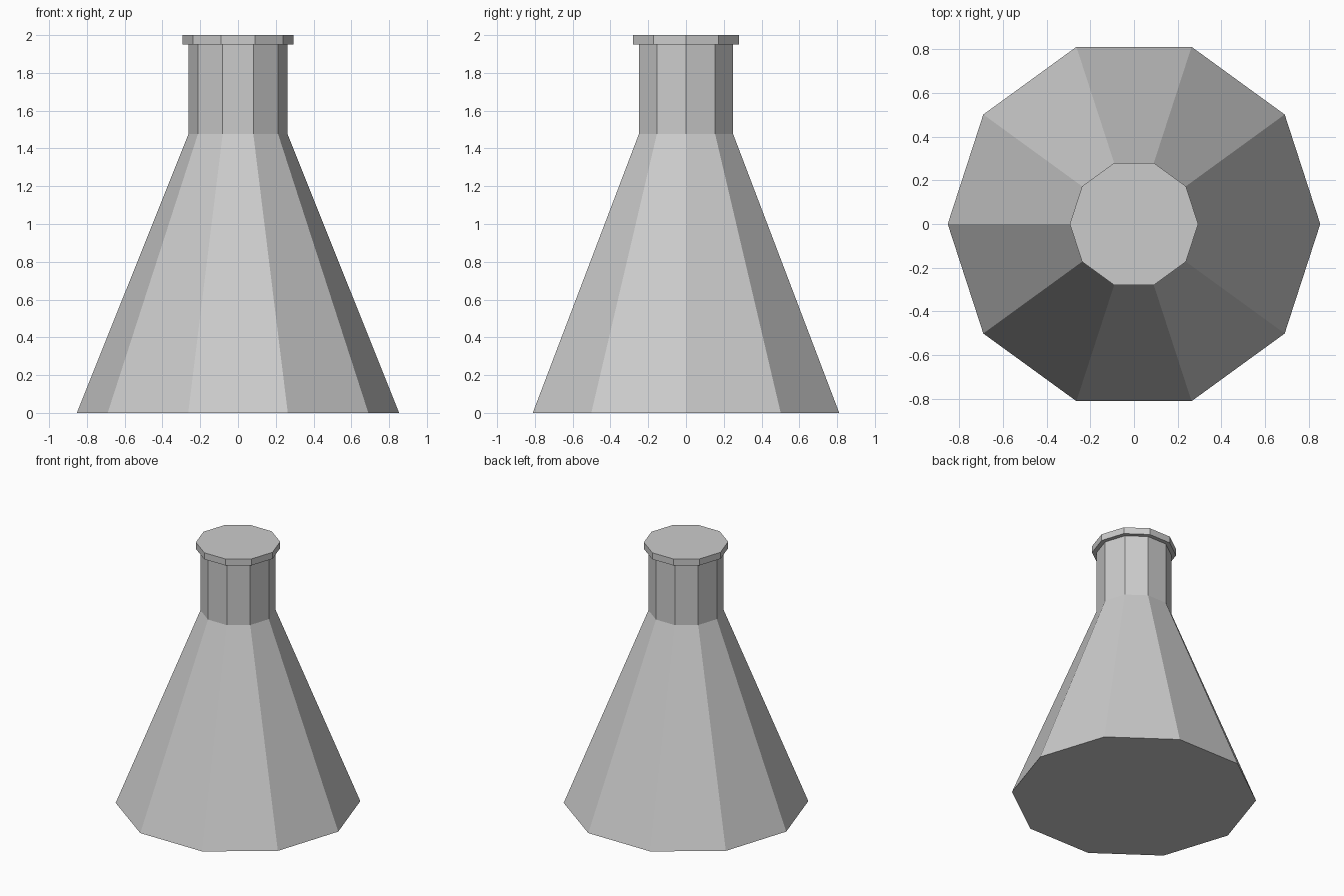
import bpy, bmesh
from math import cos, sin, tau

if "Cube" in bpy.data.objects:
    bpy.data.objects.remove(bpy.data.objects["Cube"])

SIDES = 10


def lathe(name, profile):
    """Closed ten-sided solid from (radius, height) pairs, bottom to top."""
    bm = bmesh.new()
    rings = [[bm.verts.new((r * cos(tau * i / SIDES), r * sin(tau * i / SIDES), z))
              for i in range(SIDES)] for r, z in profile]
    for low, high in zip(rings, rings[1:]):
        for i in range(SIDES):
            j = (i + 1) % SIDES
            bm.faces.new((low[i], low[j], high[j], high[i]))
    bm.faces.new(rings[0][::-1])
    bm.faces.new(rings[-1])
    mesh = bpy.data.meshes.new(name)
    bm.to_mesh(mesh)
    bm.free()
    obj = bpy.data.objects.new(name, mesh)
    bpy.context.collection.objects.link(obj)
    return obj


# Conical flask: wide base, shoulder, straight neck, overhanging flat lip
lathe("conical_flask", [
    (0.853, 0.0),     # base
    (0.262, 1.477),   # shoulder
    (0.262, 1.95),    # neck top
    (0.294, 1.95),    # lip underside
    (0.294, 2.0),     # lip top
])
